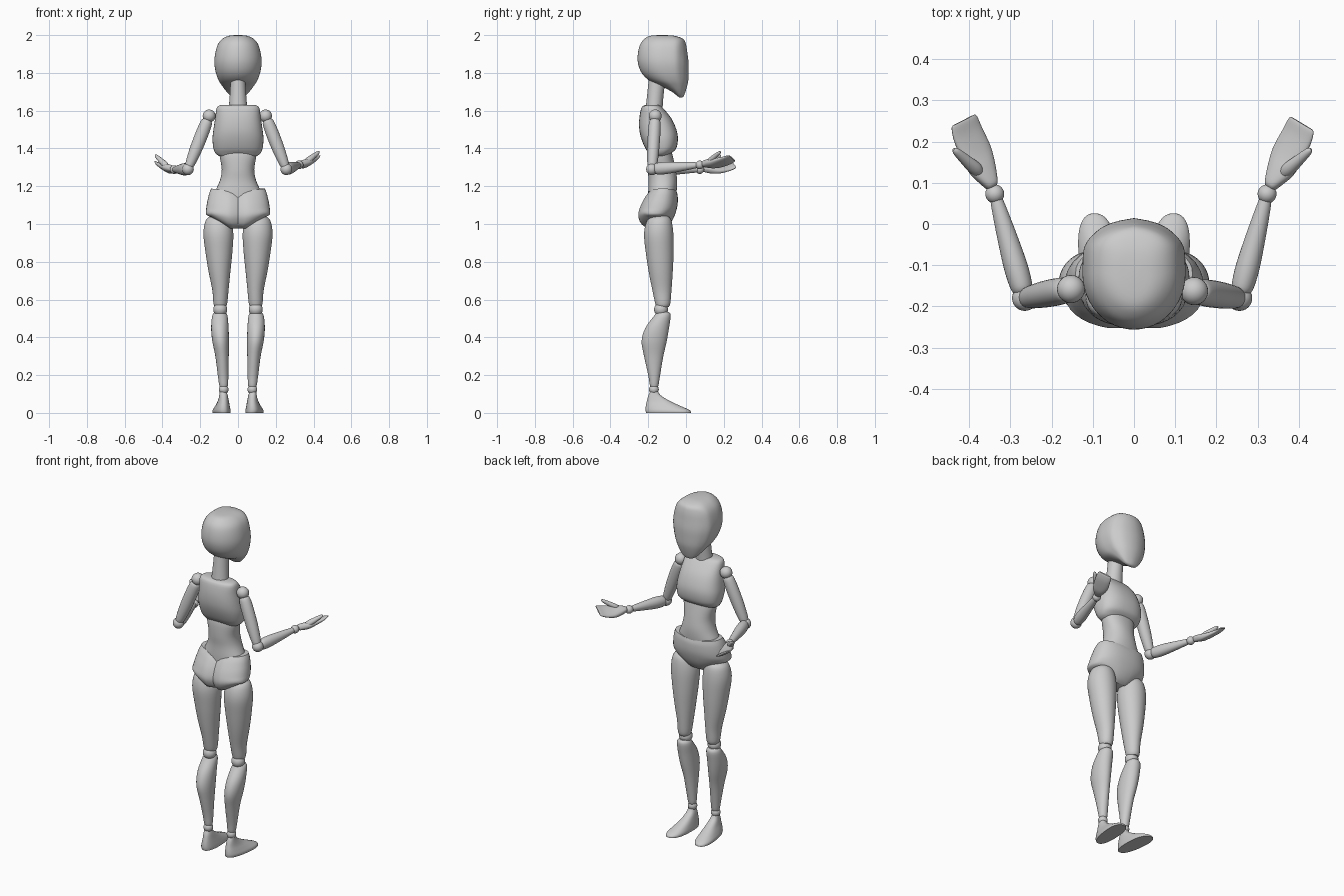
import bpy, bmesh, math
from mathutils import Vector as V

WORLD = (V((0, 0, 0)), V((1, 0, 0)), V((0, 1, 0)), V((0, 0, 1)))


def finish(bm, name, angle=40, mirror=False):
    bmesh.ops.recalc_face_normals(bm, faces=bm.faces)
    me = bpy.data.meshes.new(name)
    bm.to_mesh(me)
    bm.free()
    ob = bpy.data.objects.new(name, me)
    bpy.context.collection.objects.link(ob)
    if mirror:
        ob.modifiers.new("mirror", 'MIRROR').use_mirror_merge = False
    bpy.ops.object.select_all(action='DESELECT')
    ob.select_set(True)
    bpy.context.view_layer.objects.active = ob
    bpy.ops.object.shade_smooth_by_angle(angle=math.radians(angle))
    return ob


def spline(rows, steps=4):
    out = []
    for i in range(len(rows) - 1):
        a, b, c, d = (rows[max(i - 1, 0)], rows[i], rows[i + 1], rows[min(i + 2, len(rows) - 1)])
        for k in range(steps):
            t = k / steps
            out.append([0.5 * (2 * q + (r - p) * t + (2 * p - 5 * q + 4 * r - s) * t * t
                               + (3 * q - p - 3 * r + s) * t ** 3) for p, q, r, s in zip(a, b, c, d)])
    return out + [list(rows[-1])]


def loft(name, rows, frame=WORLD, power=2.0, front=None, tweak=None, mirror=False, angle=40, seg=40):
    """rows: (z, x min, x max, y min, y max), measured in the frame; super-ellipse rings"""
    o, X, Y, Z = frame
    bm = bmesh.new()
    rings = []
    for z, x0, x1, y0, y1 in spline(rows):
        ring = []
        for k in range(seg):
            a = 2 * math.pi * k / seg
            c, s = math.cos(a), math.sin(a)
            n = front if front and s > 0 else power
            x = (x0 + x1) / 2 + (x1 - x0) / 2 * math.copysign(abs(c) ** (2 / n), c)
            y = (y0 + y1) / 2 + (y1 - y0) / 2 * math.copysign(abs(s) ** (2 / n), s)
            p = V((x, y, z))
            if tweak:
                p = tweak(p)
            ring.append(bm.verts.new(o + X * p.x + Y * p.y + Z * p.z))
        rings.append(ring)
    for r, q in zip(rings, rings[1:]):
        for k in range(seg):
            j = (k + 1) % seg
            bm.faces.new((r[k], r[j], q[j], q[k]))
    bm.faces.new(rings[0])
    bm.faces.new(rings[-1])
    return finish(bm, name, angle, mirror)


def ball(name, pos, r, mirror=False):
    bm = bmesh.new()
    bmesh.ops.create_uvsphere(bm, u_segments=24, v_segments=14, radius=r)
    bmesh.ops.translate(bm, verts=bm.verts, vec=V(pos))
    finish(bm, name, 40, mirror)


def frame_along(p, q, side):
    Z = (q - p).normalized()
    X = (side - Z * side.dot(Z)).normalized()
    Y = Z.cross(X)
    return p, X, (Y if Y.z >= 0 else -Y), Z


def limb(name, p, q, side, prof):
    d = (q - p).length
    return loft(name, [(t * d, -a, a, -b, b) for t, a, b in prof], frame_along(p, q, side), seg=28)


def sym(rows):
    return [(z, -w, w, b, f) for z, w, b, f in rows]


# head: round skull with a flat mask-like face
def face_ridge(p):
    if p.y > -0.06:
        p.y -= 0.16 * abs(p.x) * min(1, (p.y + 0.06) / 0.05)
    return p


loft("head", sym([
    (2.0, .012, -.14, -.11), (1.996, .05, -.19, -.06), (1.98, .083, -.22, -.015),
    (1.95, .107, -.243, .0), (1.90, .121, -.255, .008), (1.85, .125, -.254, .014),
    (1.80, .117, -.235, .014), (1.76, .102, -.195, .012), (1.73, .083, -.13, .006),
    (1.70, .06, -.075, -.003), (1.677, .036, -.045, -.012), (1.669, .014, -.035, -.02)]),
    front=3.2, tweak=face_ridge, angle=45, seg=48)
loft("neck", sym([(1.60, .05, -.215, -.125), (1.69, .043, -.205, -.118), (1.79, .038, -.195, -.105)]))

# torso
loft("chest", sym([
    (1.63, .088, -.215, -.145), (1.617, .112, -.235, -.125), (1.56, .121, -.247, -.078),
    (1.50, .13, -.247, -.051), (1.45, .135, -.236, -.043), (1.40, .13, -.215, -.052),
    (1.373, .118, -.195, -.08), (1.36, .10, -.185, -.10)]), power=2.5)
loft("waist", sym([
    (1.40, .095, -.19, -.08), (1.36, .097, -.2, -.07), (1.29, .086, -.202, -.055),
    (1.23, .096, -.198, -.047), (1.17, .122, -.2, -.05), (1.13, .13, -.2, -.06)]), power=2.2)


# pelvis with leg openings and a rear cleft
def hips(p):
    if p.y < -0.15:
        p.y += 0.022 * math.exp(-(p.x / .025) ** 2) * min(1, (-0.15 - p.y) / .05)
    if p.z < 1.08:
        p.z += 0.5 * (1.08 - p.z) * min(1, max(0, abs(p.x) - .04) / .1)
    if p.z > 1.14:
        p.z += (p.z - 1.14) * 0.4 * (abs(p.x) / .14 - .4)
    return p


loft("pelvis", sym([
    (1.178, .142, -.192, -.05), (1.15, .155, -.215, -.044), (1.10, .166, -.243, -.045),
    (1.05, .17, -.257, -.058), (1.015, .165, -.25, -.075), (.99, .135, -.232, -.095),
    (.976, .075, -.2, -.115)]), power=2.3, tweak=hips)

# legs, mirrored across the middle
loft("thigh", [
    (1.045, .07, .14, -.17, -.10), (1.02, .04, .17, -.205, -.078), (.95, .025, .183, -.222, -.067),
    (.85, .03, .172, -.213, -.066), (.75, .04, .156, -.198, -.07), (.65, .05, .136, -.178, -.077),
    (.58, .057, .13, -.163, -.083), (.56, .065, .122, -.155, -.092)], mirror=True)
ball("knee", (.094, -.132, .548), .037, True)
loft("calf", [
    (.535, .07, .12, -.155, -.092), (.515, .056, .136, -.168, -.081), (.45, .05, .142, -.215, -.09),
    (.38, .048, .136, -.235, -.102), (.30, .049, .12, -.222, -.12), (.20, .051, .107, -.2, -.137),
    (.15, .053, .1, -.192, -.145), (.135, .058, .095, -.187, -.15)], mirror=True)
ball("ankle", (.076, -.17, .124), .026, True)


def sole(p):
    f = (p.y + .21) / .235
    return V((.086 + (p.x - .086) * (.82 + .2 * f) + .02 * (f - .5) * (1 - p.z / .11), p.y, p.z))


loft("foot", [
    (.112, .056, .098, -.19, -.148), (.09, .05, .103, -.2, -.13), (.06, .045, .113, -.208, -.08),
    (.035, .04, .126, -.213, -.025), (.014, .036, .136, -.214, .02), (0, .037, .135, -.211, .026)],
    power=2.4, tweak=sole, mirror=True)

# arms: each side is posed slightly differently
#        shoulder, elbow, wrist, inner fingertip, outer fingertip, thumb tip
poses = {
    "right": [(.146, -.163, 1.572), (.256, -.18, 1.29), (.323, .073, 1.313),
              (.367, .25, 1.325), (.45, .238, 1.368), (.43, .182, 1.383)],
    "left": [(-.153, -.158, 1.572), (-.265, -.18, 1.29), (-.338, .073, 1.288),
             (-.377, .256, 1.293), (-.452, .248, 1.335), (-.438, .182, 1.365)]}
for tag, pts in poses.items():
    sh, el, wr, tin, tout, thumb = map(V, pts)
    out = V((1 if el.x > 0 else -1, 0, 0))
    ball(tag + "_shoulder", sh, .034)
    limb(tag + "_upper_arm", sh, el, out,
         [(.07, .02, .022), (.12, .03, .03), (.3, .034, .033), (.6, .033, .032),
          (.85, .027, .028), (.95, .022, .024)])
    ball(tag + "_elbow", el, .031)
    limb(tag + "_forearm", el, wr, out,
         [(.06, .021, .024), (.12, .027, .031), (.3, .029, .032), (.6, .024, .025),
          (.85, .018, .018), (.94, .015, .015)])
    ball(tag + "_wrist", wr, .023)
    # palm-up hand with fingers curling upward
    tip = (tin + tout) / 2
    d = (tip - wr).length
    hand = [(.1, .014, .013, 0, 0), (.16, .02, .018, 0, 0), (.35, .035, .02, 0, -.006),
            (.55, .042, .016, -.002, -.008), (.8, .042, .011, 0, -.006),
            (.96, .039, .007, 0, 0), (1.0, .034, .004, 0, .002)]
    loft(tag + "_hand", [(t * d, s - w, s + w, n - h, n + h) for t, w, h, s, n in hand],
         frame_along(wr, tip, tout - tin), power=2.5, seg=28)
    base = wr.lerp(tip, .3) + (tout - tin).normalized() * .016
    limb(tag + "_thumb", base, thumb, out,
         [(0, .012, .012), (.2, .017, .015), (.6, .013, .012), (.9, .009, .008), (1, .003, .003)])
